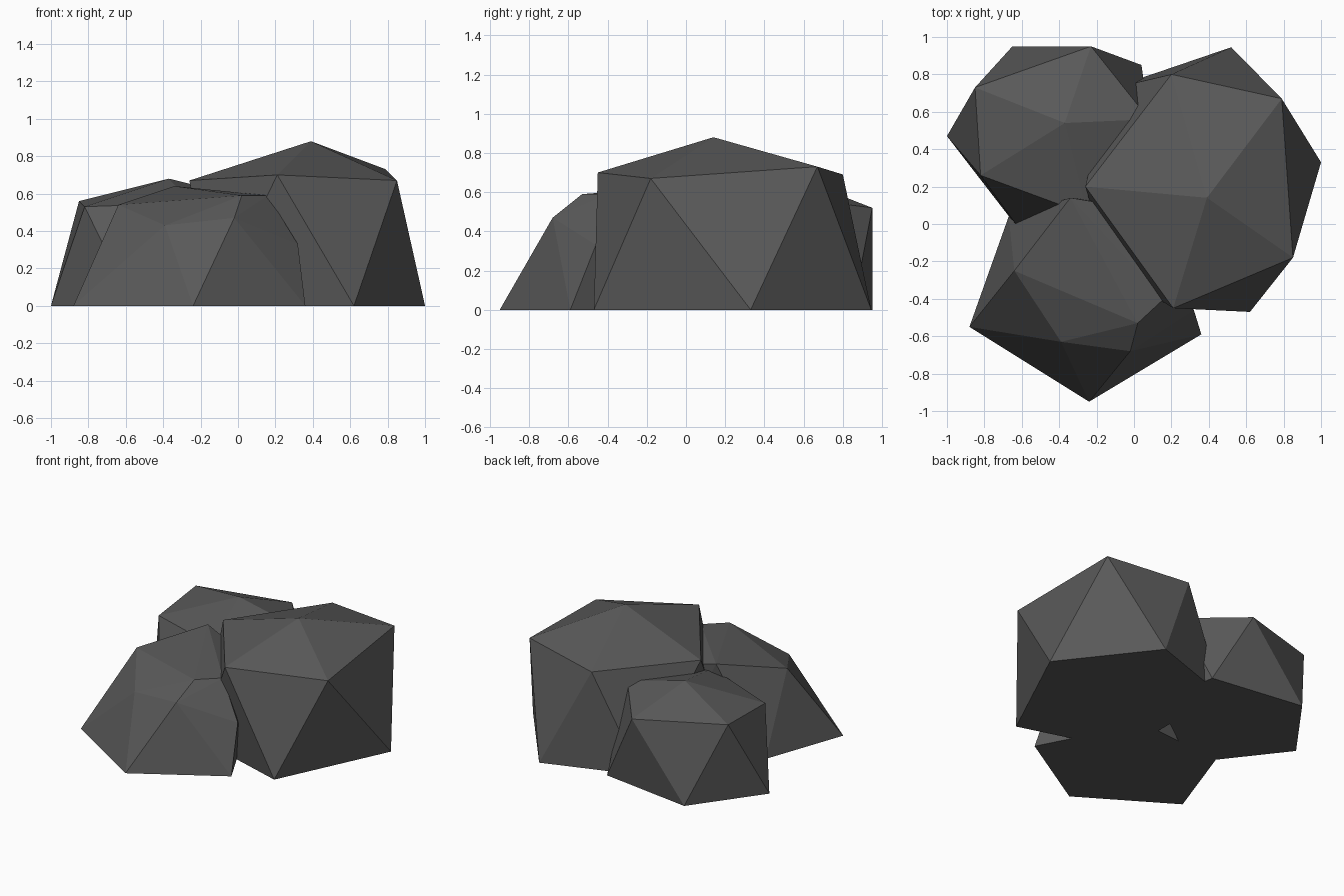
import bpy, bmesh

# Dark stone colour
stone = bpy.data.materials.new("dark_stone")
stone.diffuse_color = (0.1, 0.1, 0.1, 1)


def rock(name, base, upper):
    """Faceted boulder: convex skin over a flat footprint and its upper corners."""
    bm = bmesh.new()
    for x, y in base:
        bm.verts.new((x, y, 0))
    for p in upper:
        bm.verts.new(p)
    res = bmesh.ops.convex_hull(bm, input=bm.verts[:])
    loose = [v for v in bm.verts if not v.link_faces]
    bmesh.ops.delete(bm, geom=loose, context='VERTS')
    bmesh.ops.recalc_face_normals(bm, faces=bm.faces[:])
    me = bpy.data.meshes.new(name)
    bm.to_mesh(me)
    bm.free()
    me.materials.append(stone)
    ob = bpy.data.objects.new(name, me)
    bpy.context.collection.objects.link(ob)
    return ob


# Large rock on the right
rock("large_rock",
     [(0.52, 0.945), (1.0, 0.33), (0.62, -0.47), (-0.13, -0.24), (-0.14, 0.72)],
     [(0.39, 0.14, 0.88), (0.20, 0.80, 0.69), (0.79, 0.67, 0.73),
      (0.85, -0.18, 0.67), (0.21, -0.45, 0.70), (-0.26, 0.20, 0.67)])

# Medium rock at the back left
rock("back_rock",
     [(-1.0, 0.47), (-0.65, 0.95), (0.04, 0.85), (0.10, 0.38), (-0.56, -0.10)],
     [(-0.37, 0.54, 0.68), (-0.85, 0.73, 0.56), (-0.82, 0.26, 0.53),
      (-0.23, 0.95, 0.52), (0.08, 0.56, 0.57), (-0.25, 0.05, 0.55)])

# Chipped rock at the front left
rock("front_rock",
     [(0.36, -0.59), (-0.24, -0.95), (-0.88, -0.55), (-0.67, 0.04), (0.0, 0.10)],
     [(-0.34, 0.14, 0.64), (-0.64, -0.25, 0.54), (-0.39, -0.63, 0.43),
      (-0.02, -0.68, 0.47), (0.02, -0.53, 0.59), (0.16, -0.40, 0.59),
      (0.32, -0.46, 0.33), (-0.22, 0.12, 0.60)])
